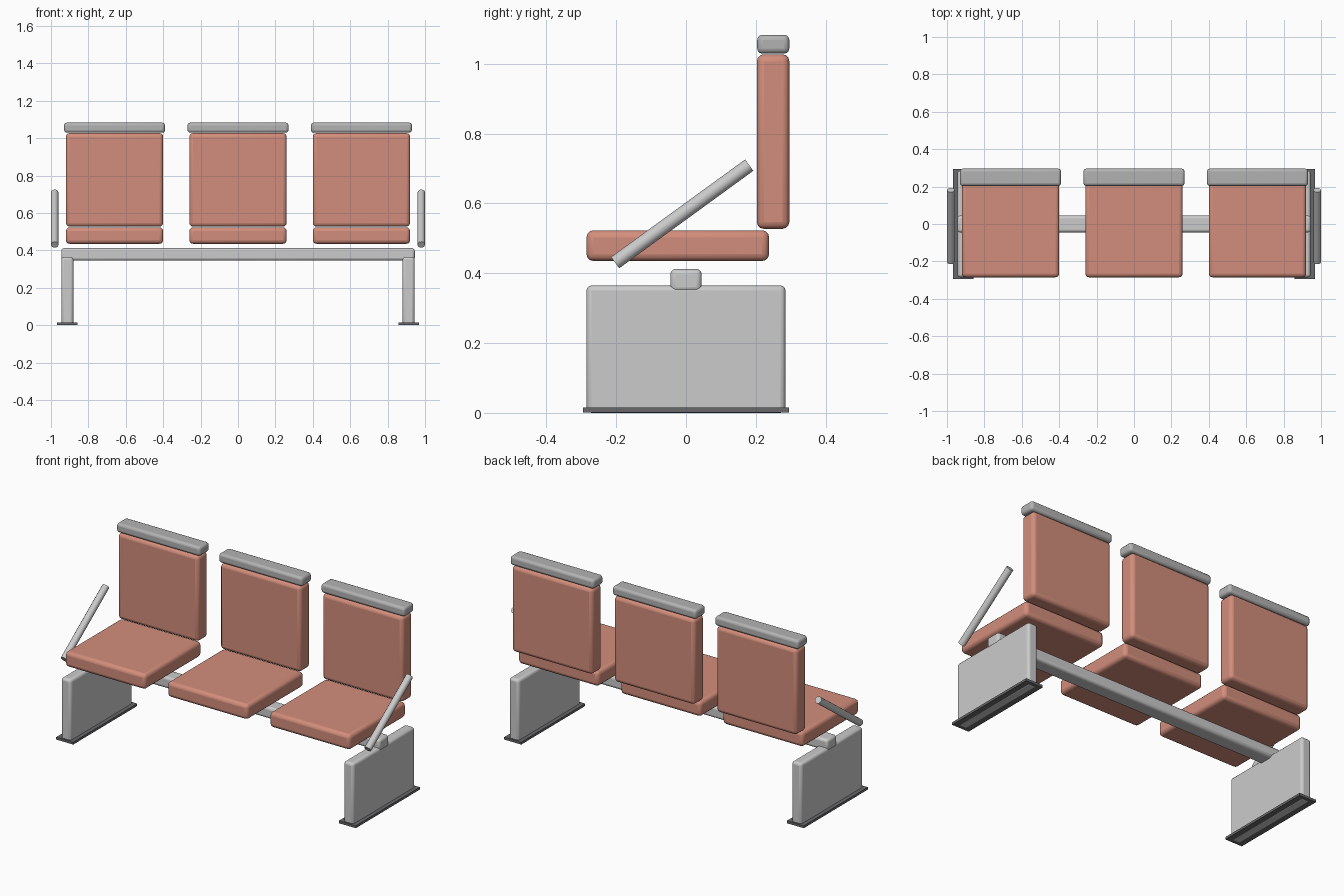
import bpy
from math import radians

if "Cube" in bpy.data.objects:
    bpy.data.objects.remove(bpy.data.objects["Cube"])


def material(name, rgb):
    m = bpy.data.materials.new(name)
    m.diffuse_color = (*rgb, 1)
    m.use_nodes = True
    m.node_tree.nodes["Principled BSDF"].inputs["Base Color"].default_value = m.diffuse_color
    return m


coral = material("coral_upholstery", (0.65, 0.27, 0.20))
dark = material("dark_rubber", (0.14, 0.14, 0.15))
mid_grey = material("mid_grey", (0.45, 0.45, 0.45))


def finish(ob, name, mat=None):
    ob.name = name
    if mat:
        ob.data.materials.append(mat)
    bpy.ops.object.shade_smooth_by_angle(angle=radians(35))


def box(name, x, y, z, bevel=0, mat=None):
    """Box from (min, max) ranges with optionally rounded edges."""
    ranges = (x, y, z)
    bpy.ops.mesh.primitive_cube_add(size=1, location=[(a + b) / 2 for a, b in ranges])
    ob = bpy.context.object
    ob.scale = [b - a for a, b in ranges]
    bpy.ops.object.transform_apply(location=False, rotation=False, scale=True)
    if bevel:
        mod = ob.modifiers.new("rounded_edges", 'BEVEL')
        mod.width = bevel
        mod.segments = 3
    finish(ob, name, mat)
    return ob


# Three seats: cushion, backrest and top rail
for label, cx in (("left", -0.66), ("middle", 0), ("right", 0.66)):
    wide = (cx - 0.26, cx + 0.26)
    box(f"seat_{label}", wide, (-0.285, 0.238), (0.435, 0.523), 0.02, coral)
    box(f"backrest_{label}", wide, (0.203, 0.296), (0.527, 1.027), 0.02, coral)
    box(f"top_rail_{label}", (cx - 0.27, cx + 0.27), (0.204, 0.296),
        (1.029, 1.083), 0.015, mid_grey)

# Beam under the seats
box("support_beam", (-0.945, 0.945), (-0.045, 0.045), (0.345, 0.412), 0.015)

for label, s in (("left", -1), ("right", 1)):
    # Slab leg standing through its floor plate
    cx = 0.912 * s
    box(f"leg_{label}", (cx - 0.032, cx + 0.032), (-0.285, 0.285), (0, 0.365), 0.015)
    box(f"foot_plate_{label}", (cx - 0.055, cx + 0.055), (-0.295, 0.295),
        (0.001, 0.015), 0, dark)
    # Sloping round armrest
    bpy.ops.mesh.primitive_cylinder_add(
        vertices=12, radius=0.02, depth=0.475,
        location=(0.98 * s, -0.011, 0.57), rotation=(radians(-54), 0, 0))
    finish(bpy.context.object, f"armrest_{label}")
